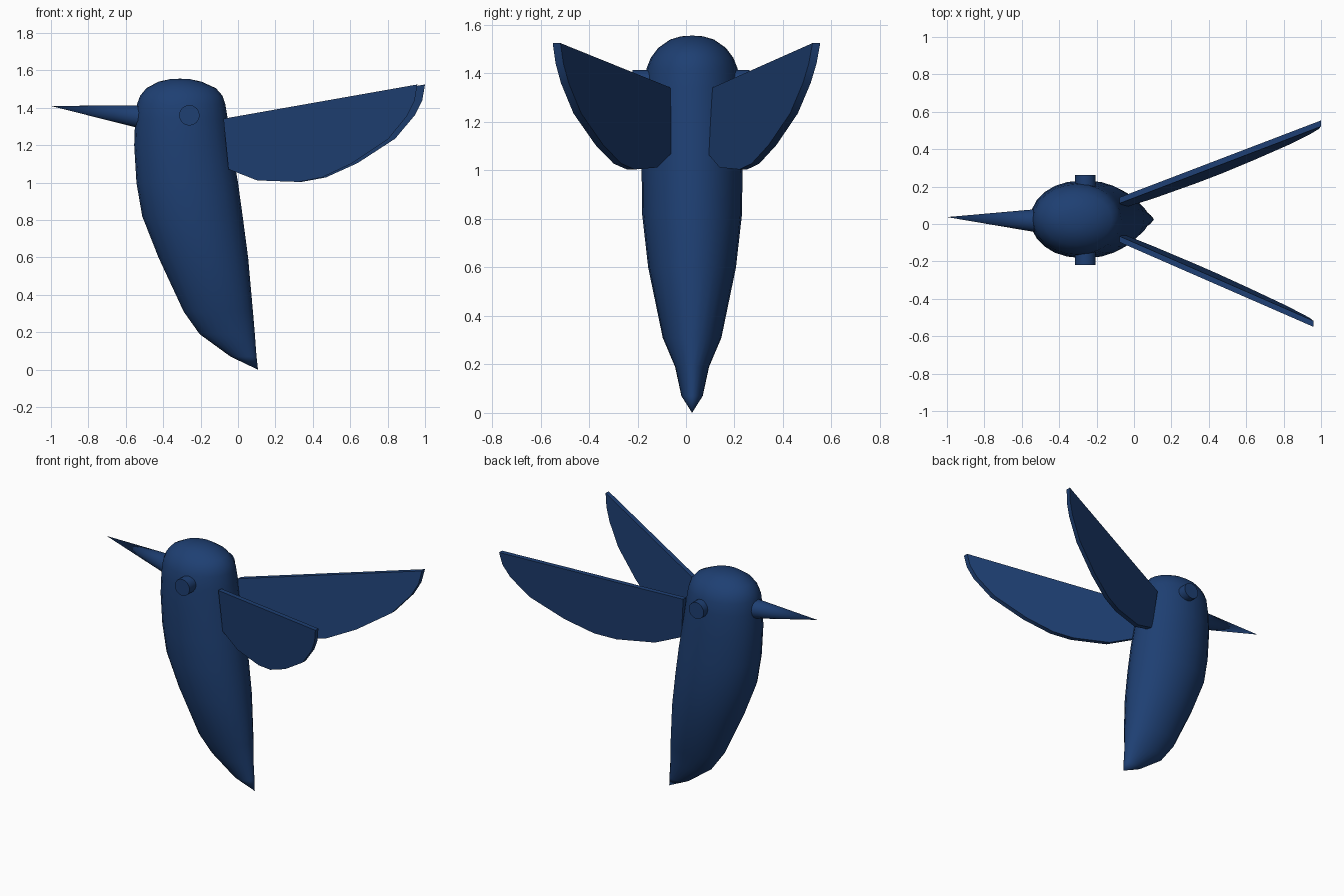
import bpy, bmesh, math
from mathutils import Vector

if "Cube" in bpy.data.objects:
    bpy.data.objects.remove(bpy.data.objects["Cube"])

blue = bpy.data.materials.new("deep_blue")
blue.diffuse_color = (0.013, 0.05, 0.17, 1)
blue.use_nodes = True
blue.node_tree.nodes["Principled BSDF"].inputs["Base Color"].default_value = blue.diffuse_color


def finish(name, bm, angle=35):
    bmesh.ops.recalc_face_normals(bm, faces=bm.faces)
    mesh = bpy.data.meshes.new(name)
    bm.to_mesh(mesh)
    bm.free()
    mesh.materials.append(blue)
    ob = bpy.data.objects.new(name, mesh)
    bpy.context.collection.objects.link(ob)
    bpy.ops.object.select_all(action='DESELECT')
    ob.select_set(True)
    bpy.context.view_layer.objects.active = ob
    bpy.ops.object.shade_smooth_by_angle(angle=math.radians(angle))
    return ob


def cone(name, a, b, r1, r2, sides):
    a, b = Vector(a), Vector(b)
    bm = bmesh.new()
    bmesh.ops.create_cone(bm, cap_ends=True, segments=sides, radius1=r1,
                          radius2=r2, depth=(b - a).length)
    bmesh.ops.rotate(bm, verts=bm.verts,
                     matrix=(b - a).to_track_quat('Z', 'Y').to_matrix())
    bmesh.ops.translate(bm, verts=bm.verts, vec=(a + b) / 2)
    return finish(name, bm)


# body and head: elliptical rings as (z, front x, back x, half width)
SIDES, MID_Y = 24, 0.025
rings = [(0.07, -0.04, 0.099, 0.044), (0.19, -0.205, 0.09, 0.07),
         (0.31, -0.29, 0.08, 0.121), (0.6, -0.425, 0.054, 0.181),
         (0.82, -0.512, 0.025, 0.206), (1.0, -0.543, 0.0, 0.208),
         (1.2, -0.555, -0.035, 0.205), (1.34, -0.55, -0.055, 0.197),
         (1.42, -0.54, -0.068, 0.188), (1.465, -0.523, -0.083, 0.17),
         (1.505, -0.49, -0.118, 0.14), (1.54, -0.425, -0.195, 0.09),
         (1.553, -0.365, -0.255, 0.045)]
bm = bmesh.new()
loops = []
for z, x0, x1, hw in rings:
    loops.append([bm.verts.new(((x0 + x1) / 2 + (x1 - x0) / 2 * math.cos(t),
                                MID_Y + hw * math.sin(t), z))
                  for t in (2 * math.pi * i / SIDES for i in range(SIDES))])
for low, high in zip(loops, loops[1:]):
    for i in range(SIDES):
        j = (i + 1) % SIDES
        bm.faces.new((low[i], low[j], high[j], high[i]))
tip = bm.verts.new((0.107, MID_Y, 0.0))
top = bm.verts.new((-0.31, MID_Y, 1.556))
for i in range(SIDES):
    j = (i + 1) % SIDES
    bm.faces.new((tip, loops[0][j], loops[0][i]))
    bm.faces.new((top, loops[-1][i], loops[-1][j]))
finish("body", bm, 50)

# beak
cone("beak", (-0.45, 0.015, 1.344), (-1.0, 0.037, 1.41), 0.071, 0.0, 16)

# eyes
for side, y in (("right", -0.22), ("left", 0.262)):
    cone("eye_" + side, (-0.26, MID_Y, 1.36), (-0.26, y, 1.36),
         0.055, 0.055, 16)

# wings: outline in x, z; the plate leans out and thickens toward the body
outline = [(-0.078, 1.342), (-0.05, 1.072), (0.11, 1.012), (0.34, 1.004),
           (0.47, 1.028), (0.64, 1.105), (0.84, 1.235), (0.945, 1.36),
           (0.985, 1.44), (1.0, 1.525)]


def wing(name, side, root_y, slope, lean, stretch):
    bm = bmesh.new()
    faces = []
    for inset in (0.0, 0.032):
        vs = []
        for x, z in outline:
            x = -0.078 + (x + 0.078) * stretch
            z_top = 1.342 + 0.17 * (x + 0.078)
            y = root_y + slope * (x + 0.078) + lean * (z - z_top) - inset
            vs.append(bm.verts.new((x, side * y, z)))
        faces.append(vs)
        bm.faces.new(vs)
    outer, inner = faces
    for i in range(len(outer)):
        j = (i + 1) % len(outer)
        bm.faces.new((outer[i], outer[j], inner[j], inner[i]))
    finish(name, bm)


wing("wing_left", 1, 0.142, 0.382, 0.12, 1.0)
wing("wing_right", -1, 0.097, 0.436, 0.07, 0.962)
